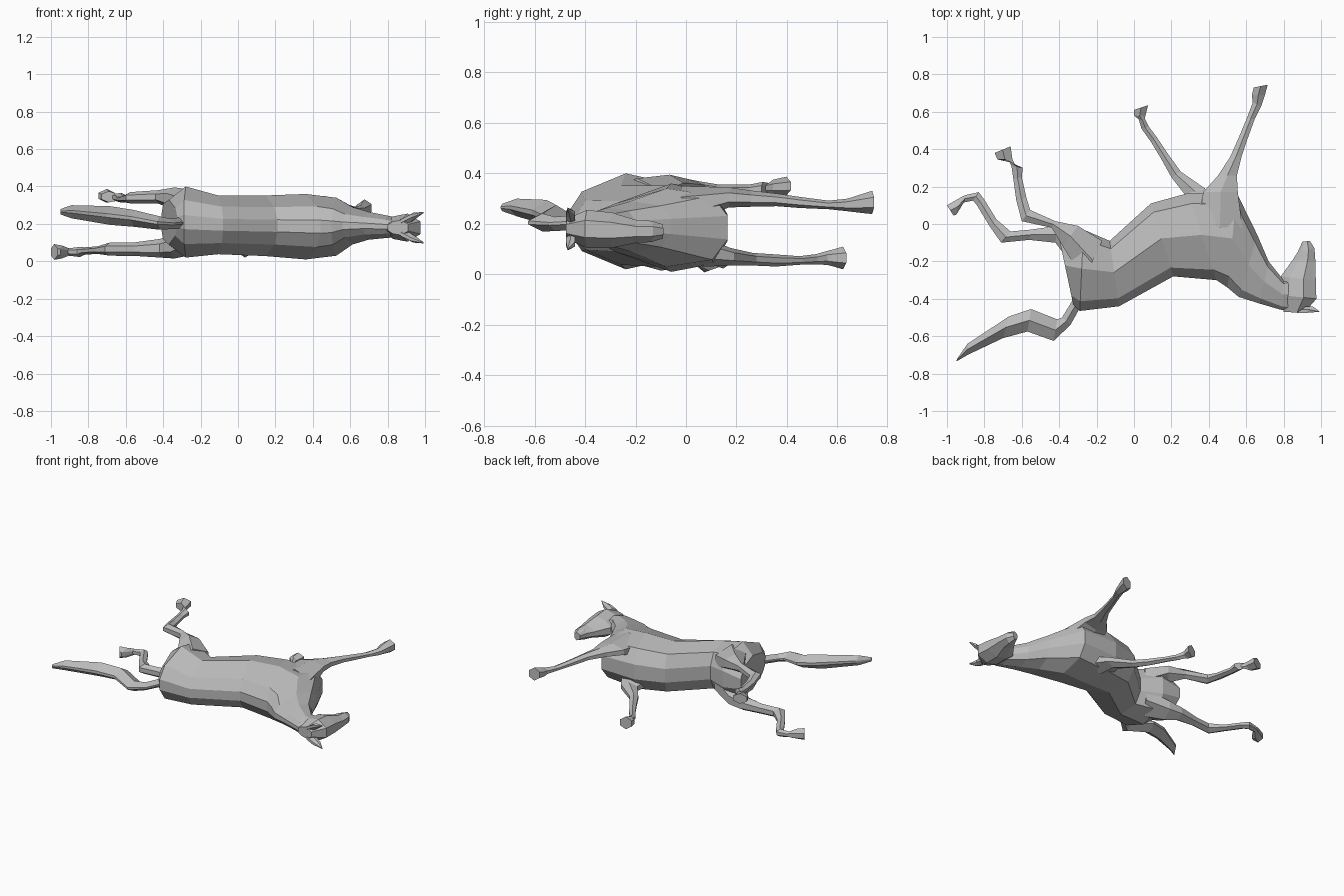
import bpy, bmesh

cube = bpy.data.objects.get("Cube")
if cube:
    bpy.data.objects.remove(cube, do_unlink=True)

coat = bpy.data.materials.new("grey coat")
coat.use_nodes = True
coat.diffuse_color = (0.5, 0.5, 0.5, 1)
coat.node_tree.nodes["Principled BSDF"].inputs["Base Color"].default_value = (0.5, 0.5, 0.5, 1)

# Half cross-sections: (fraction from edge a to edge b, share of half width)
TORSO = [(0, .2), (.12, .62), (.52, 1), (.88, .82), (1, .3)]
LIMB = [(0, .45), (.5, 1), (1, .45)]
HEAD = [(0, .45), (.35, 1), (.75, .8), (1, .35)]
TAIL = [(0, .2), (.5, 1), (1, .2)]


def loft(name, profile, sections):
    """Each section: edge a (x, y), edge b (x, y), centre z, half width."""
    bm = bmesh.new()
    rings = []
    loop = [(t, w) for t, w in profile] + [(t, -w) for t, w in reversed(profile)]
    for ax, ay, bx, by, zc, hw in sections:
        rings.append([bm.verts.new((ax + (bx - ax) * t, ay + (by - ay) * t, zc + hw * w))
                      for t, w in loop])
    n = len(loop)
    for r, s in zip(rings, rings[1:]):
        for i in range(n):
            j = (i + 1) % n
            bm.faces.new((r[i], r[j], s[j], s[i]))
    bm.faces.new(rings[0])
    bm.faces.new(rings[-1])
    bmesh.ops.recalc_face_normals(bm, faces=bm.faces)
    mesh = bpy.data.meshes.new(name)
    bm.to_mesh(mesh)
    bm.free()
    mesh.materials.append(coat)
    obj = bpy.data.objects.new(name, mesh)
    bpy.context.collection.objects.link(obj)
    return obj


# Torso and neck, rump to throat
loft("body", TORSO, [
    (-.325, -.43, -.41, -.03, .21, .12),
    (-.29, -.465, -.27, -.03, .21, .19),
    (-.08, -.44, -.13, -.09, .195, .157),
    (.21, -.28, .09, .11, .19, .162),
    (.44, -.30, .29, .165, .185, .175),
    (.50, -.34, .55, .165, .185, .155),
    (.56, -.39, .66, -.06, .19, .10),
    (.67, -.425, .72, -.20, .19, .075),
    (.79, -.46, .80, -.30, .185, .06),
    (.87, -.47, .86, -.28, .18, .05)])

# Head, poll to muzzle
loft("head", HEAD, [
    (.91, -.475, .80, -.47, .18, .04),
    (.975, -.40, .78, -.38, .18, .075),
    (.972, -.30, .785, -.28, .175, .07),
    (.97, -.20, .85, -.19, .17, .045),
    (.965, -.13, .875, -.15, .17, .042),
    (.94, -.09, .90, -.095, .17, .028)])

# Ears, one on each side of the poll
for side, name in ((1, "right_ear"), (-1, "left_ear")):
    loft(name, LIMB, [
        (.92, -.44, .87, -.475, .18 + side * .035, .022),
        (.955, -.44, .92, -.475, .18 + side * .06, .02),
        (.992, -.467, .988, -.47, .18 + side * .08, .004)])

# Tail, sweeping back from the rump
loft("tail", TAIL, [
    (-.29, -.45, -.33, -.41, .205, .03),
    (-.34, -.54, -.385, -.50, .20, .028),
    (-.43, -.625, -.41, -.51, .205, .036),
    (-.57, -.575, -.55, -.455, .23, .045),
    (-.70, -.61, -.67, -.495, .245, .05),
    (-.89, -.70, -.89, -.64, .265, .035),
    (-.95, -.735, -.945, -.72, .265, .015)])

# Hind legs, thigh to hoof
loft("right_hind_leg", LIMB, [
    (-.27, -.30, -.17, -.09, .29, .09),
    (-.38, -.12, -.30, -.01, .335, .06),
    (-.44, -.02, -.42, .015, .345, .035),
    (-.60, .015, -.555, .075, .34, .03),
    (-.63, .13, -.575, .14, .335, .02),
    (-.645, .24, -.60, .25, .335, .02),
    (-.655, .31, -.595, .30, .34, .026),
    (-.67, .34, -.635, .315, .342, .02),
    (-.73, .345, -.65, .345, .345, .03),
    (-.745, .38, -.66, .415, .35, .037)])
loft("left_hind_leg", LIMB, [
    (-.27, -.30, -.17, -.08, .13, .09),
    (-.36, -.18, -.32, -.02, .08, .065),
    (-.42, -.10, -.41, -.01, .07, .05),
    (-.56, -.085, -.55, -.03, .065, .036),
    (-.71, -.10, -.66, -.04, .065, .035),
    (-.77, -.015, -.735, .025, .06, .02),
    (-.84, .10, -.80, .13, .055, .02),
    (-.86, .125, -.83, .17, .05, .027),
    (-.91, .115, -.90, .155, .05, .02),
    (-.95, .05, -.93, .14, .05, .034),
    (-.965, .045, -1.0, .10, .05, .042)])

# Front legs, shoulder to hoof
loft("right_front_leg", LIMB, [
    (.34, -.02, .58, -.02, .27, .08),
    (.37, .17, .555, .17, .305, .04),
    (.45, .26, .55, .26, .30, .032),
    (.515, .36, .575, .36, .295, .025),
    (.555, .45, .605, .45, .285, .022),
    (.605, .57, .645, .56, .275, .017),
    (.635, .65, .68, .63, .275, .025),
    (.63, .69, .70, .69, .28, .036),
    (.64, .73, .715, .745, .285, .046)])
loft("left_front_leg", LIMB, [
    (.24, .05, .44, .08, .09, .06),
    (.27, .16, .38, .19, .07, .035),
    (.20, .25, .25, .28, .06, .025),
    (.15, .34, .185, .37, .055, .024),
    (.09, .44, .125, .46, .055, .017),
    (.04, .51, .08, .52, .06, .02),
    (.025, .56, .06, .56, .065, .028),
    (.0, .58, .06, .575, .065, .032),
    (.0, .61, .075, .635, .065, .045)])
